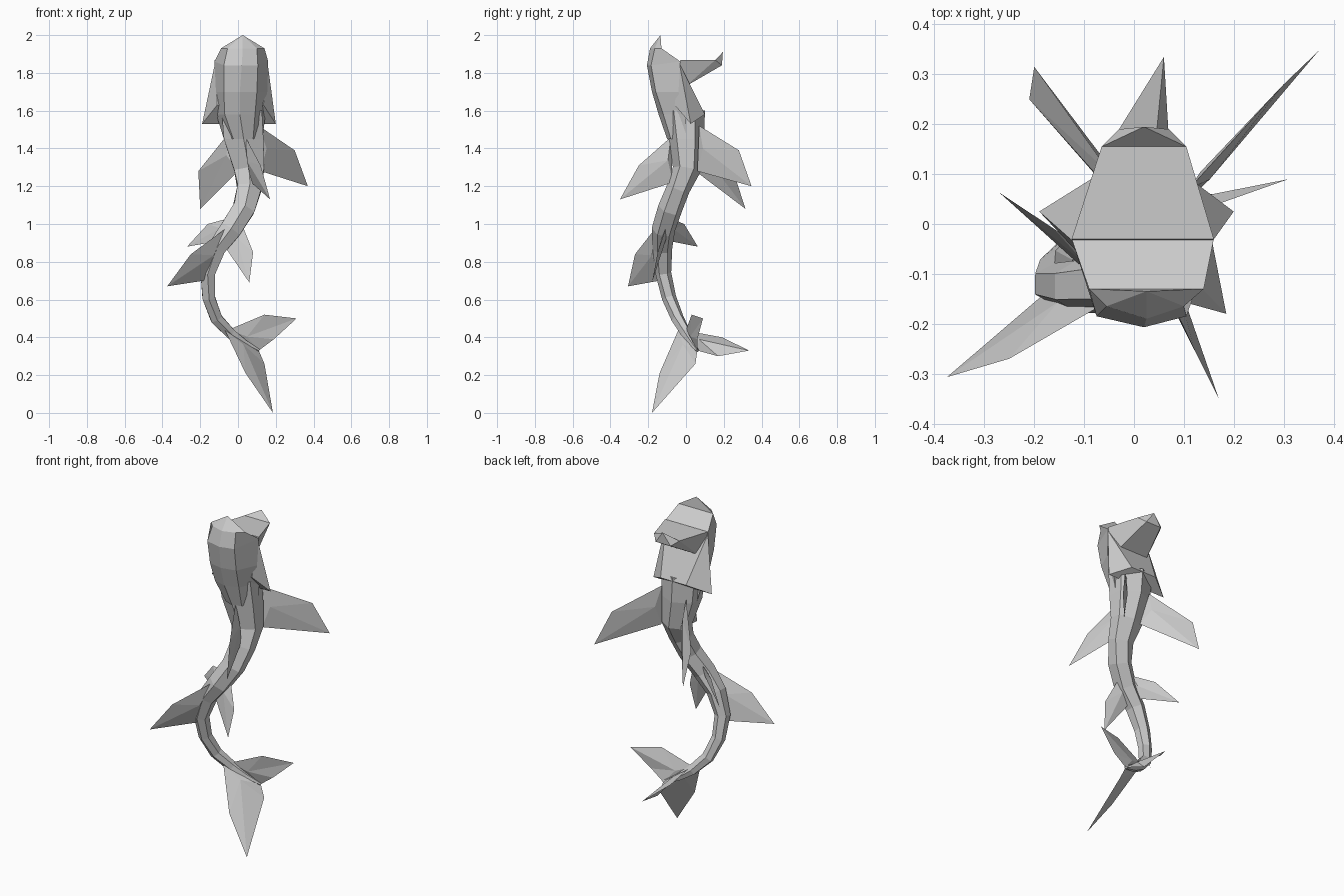
import bpy, bmesh, math
from mathutils import Vector

grey = bpy.data.materials.new("grey skin")
grey.diffuse_color = (0.6, 0.6, 0.6, 1)


def finish(name, bm):
    bmesh.ops.recalc_face_normals(bm, faces=bm.faces[:])
    me = bpy.data.meshes.new(name)
    bm.to_mesh(me)
    bm.free()
    me.materials.append(grey)
    ob = bpy.data.objects.new(name, me)
    bpy.context.collection.objects.link(ob)
    return ob


def loft(bm, rings):
    rows = [[bm.verts.new(p) for p in r] for r in rings]
    n = len(rows[0])
    for a, b in zip(rows, rows[1:]):
        for i in range(n):
            j = (i + 1) % n
            bm.faces.new((a[i], a[j], b[j], b[i]))
    return rows


def hull(name, pts):
    bm = bmesh.new()
    for p in pts:
        bm.verts.new(p)
    bmesh.ops.convex_hull(bm, input=bm.verts[:])
    return finish(name, bm)


def fin(name, rim, thick=0.012):
    """Flat blade; rim runs root, leading corner, tip, (trailing,) root. Thickest at the root."""
    pts = [Vector(p) for p in rim]
    mid = pts[0].lerp(pts[-1], 0.5).lerp(pts[1], 0.15)
    nor = (pts[1] - pts[0]).cross(pts[-1] - pts[0]).normalized() * thick
    bm = bmesh.new()
    vs = [bm.verts.new(p) for p in pts]
    for s in (1, -1):
        c = bm.verts.new(mid + nor * s)
        for i in range(len(vs)):
            a, b = vs[i], vs[(i + 1) % len(vs)]
            bm.faces.new((a, b, c) if s > 0 else (b, a, c))
    return finish(name, bm)


# Head: five-point rings (ridge, front right, side right, side left, front left)
bm = bmesh.new()
rows = loft(bm, [
    [(.025, -.19, 1.93), (.10, -.165, 1.93), (.14, -.13, 1.93), (-.09, -.13, 1.93), (-.055, -.165, 1.93)],
    [(.02, -.207, 1.84), (.105, -.185, 1.84), (.16, -.03, 1.86), (-.125, -.03, 1.86), (-.075, -.185, 1.84)],
    [(.01, -.18, 1.70), (.10, -.16, 1.70), (.155, -.04, 1.70), (-.12, -.04, 1.70), (-.075, -.16, 1.70)],
    [(.01, -.145, 1.58), (.09, -.12, 1.58), (.145, -.0, 1.58), (-.115, -.0, 1.58), (-.07, -.12, 1.58)],
    [(.03, -.10, 1.45), (.08, -.08, 1.45), (.13, .0, 1.45), (-.075, .0, 1.45), (-.025, -.08, 1.45)],
])
tip = bm.verts.new((.025, -.135, 2.0))
top = rows[0]
for i in range(5):
    bm.faces.new((top[i], top[(i + 1) % 5], tip))
bm.faces.new(rows[-1])
finish("head", bm)

# Lower jaw and flared throat
hull("lower_jaw", [
    (-.125, -.03, 1.868), (.16, -.03, 1.868), (-.105, -.06, 1.77), (.14, -.06, 1.77),
    (-.08, .0, 1.73), (.115, .0, 1.73), (-.065, .155, 1.868), (.105, .155, 1.868),
    (-.03, .19, 1.84), (.07, .19, 1.84)])
hull("jaw_tip", [
    (-.065, .155, 1.868), (.105, .155, 1.868), (.02, .195, 1.91),
    (-.03, .19, 1.84), (.07, .19, 1.84)])
hull("throat", [
    (-.122, -.035, 1.85), (.157, -.035, 1.85), (-.09, .0, 1.73), (.12, .0, 1.73),
    (-.07, .10, 1.58), (.10, .10, 1.58), (-.19, .025, 1.53), (.20, .025, 1.53),
    (-.11, -.06, 1.63), (.135, -.06, 1.63)])

# Body: six-sided sections swept along the curled spine (x, y, z, half width, half depth)
spine = [(.02, -.01, 1.60, .11, .11), (.03, 0, 1.45, .108, .097), (.06, .005, 1.29, .082, .075),
         (.06, -.04, 1.19, .066, .062), (.03, -.085, 1.08, .06, .065), (-.04, -.12, .97, .058, .062),
         (-.115, -.125, .87, .05, .052), (-.16, -.12, .74, .04, .042), (-.155, -.09, .61, .034, .038),
         (-.115, -.045, .50, .032, .034), (-.04, .0, .42, .028, .028), (.03, .03, .37, .02, .02),
         (.11, .06, .33, .008, .008)]
cen = [Vector(s[:3]) for s in spine]
rings = []
for i, s in enumerate(spine):
    tan = (cen[min(i + 1, len(cen) - 1)] - cen[max(i - 1, 0)]).normalized()
    if i < 2:
        tan = Vector((0, 0, -1))
    back = Vector((0, -1, 0))
    back = (back - tan * back.dot(tan)).normalized()
    side = tan.cross(back)
    rings.append([cen[i] + side * s[3] * math.sin(k * math.pi / 3) * 1.12
                  + back * s[4] * math.cos(k * math.pi / 3) for k in range(6)])
bm = bmesh.new()
rows = loft(bm, rings)
bm.faces.new(rows[0])
bm.faces.new(rows[-1])
finish("body", bm)

# Fins
fin("right_pectoral_fin", [(.11, .07, 1.52), (.30, .28, 1.39), (.37, .347, 1.20), (.12, .06, 1.28)])
fin("left_pectoral_fin", [(-.05, .07, 1.48), (-.21, .25, 1.28), (-.20, .315, 1.08), (-.0, .05, 1.28)])
fin("dorsal_fin", [(.04, -.08, 1.46), (.12, -.25, 1.31), (.17, -.35, 1.13), (.07, -.07, 1.22)], .018)
fin("rear_dorsal_fin", [(-.06, -.16, .98), (-.25, -.27, .84), (-.375, -.307, .67), (-.18, -.14, .70)], .018)
fin("left_pelvic_fin", [(-.05, -.08, 1.03), (-.16, -.01, 1.0), (-.27, .063, .88), (-.10, -.09, .91)])
fin("right_pelvic_fin", [(.02, -.10, 1.0), (.08, -.15, .85), (.06, -.18, .69), (-.07, -.12, .88)])

# Three-lobed tail
root, end = (-.05, .0, .44), (.11, .06, .33)
fin("tail_side_lobe", [root, (.14, .03, .52), (.31, .09, .50), (.19, .06, .39), end], .008)
fin("tail_rear_lobe", [(-.03, .03, .43), (-.03, .19, .40), (.06, .335, .33), (.07, .17, .30), end], .008)
fin("tail_lower_lobe", [(-.07, -.04, .44), (.04, -.14, .21), (.185, -.18, .0), (.14, .05, .26), end], .008)
